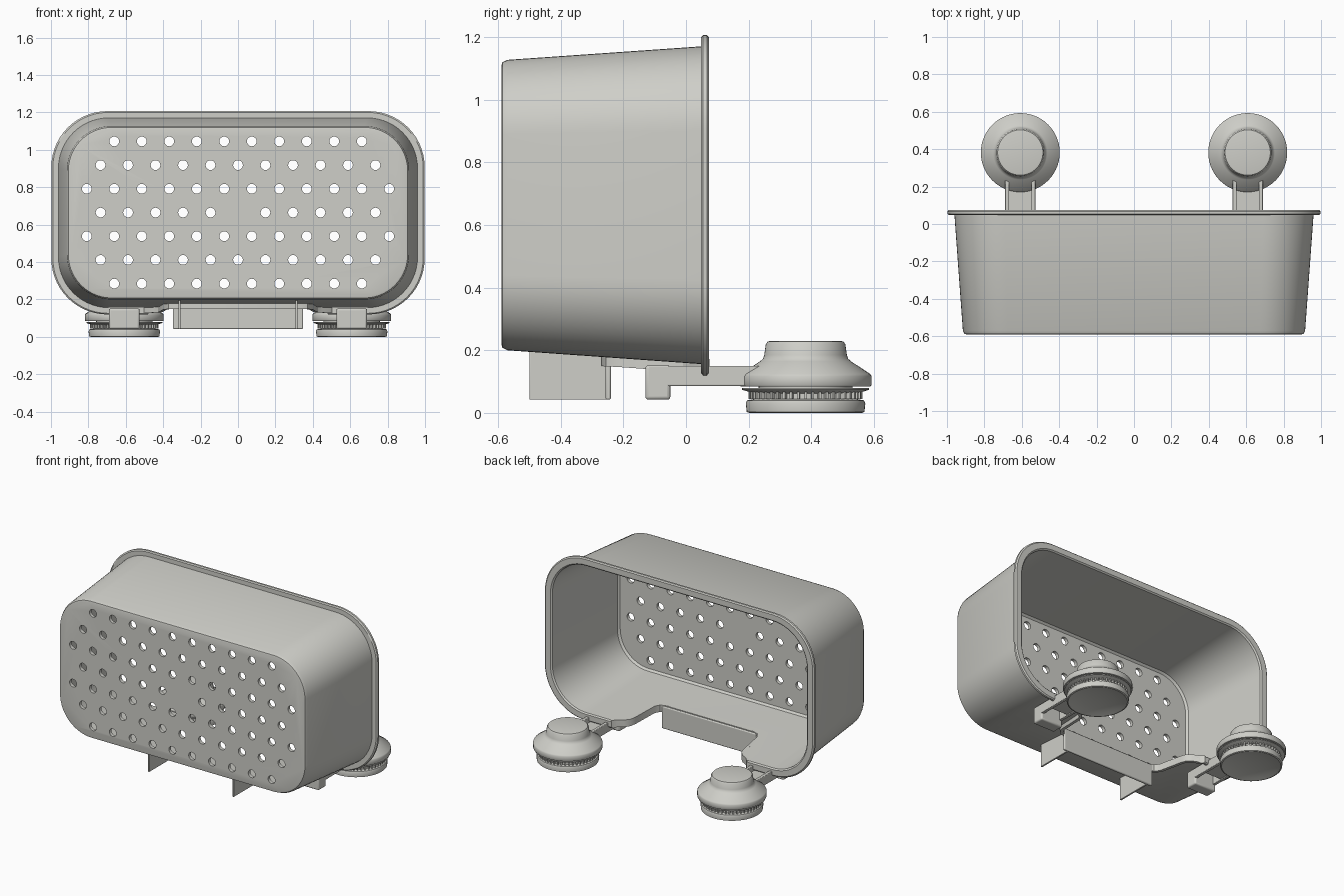
import bpy, bmesh
from math import sin, cos, pi, radians
from mathutils import Matrix, Vector

cube = bpy.data.objects.get("Cube")
if cube:
    bpy.data.objects.remove(cube)

grey = bpy.data.materials.new("warm light grey")
grey.use_nodes = True
COLOR = (0.62, 0.62, 0.58, 1)
grey.diffuse_color = COLOR
grey.node_tree.nodes["Principled BSDF"].inputs["Base Color"].default_value = COLOR


def finish(name, bm, bevel=0.0):
    bmesh.ops.recalc_face_normals(bm, faces=bm.faces)
    me = bpy.data.meshes.new(name)
    bm.to_mesh(me)
    bm.free()
    me.materials.append(grey)
    ob = bpy.data.objects.new(name, me)
    bpy.context.collection.objects.link(ob)
    if bevel:
        mod = ob.modifiers.new("soft edges", "BEVEL")
        mod.width, mod.segments = bevel, 3
    return ob


def smooth(ob):
    bpy.ops.object.select_all(action="DESELECT")
    ob.select_set(True)
    bpy.context.view_layer.objects.active = ob
    bpy.ops.object.shade_smooth_by_angle(angle=radians(32))


def box(name, x, y, z, bevel=0.0):
    bm = bmesh.new()
    lo, hi = Vector((x[0], y[0], z[0])), Vector((x[1], y[1], z[1]))
    size = hi - lo
    bmesh.ops.create_cube(bm, size=1, matrix=Matrix.Translation((lo + hi) / 2) @ Matrix.Diagonal((*size, 1)))
    ob = finish(name, bm, bevel)
    smooth(ob)
    return ob


def bridge(bm, a, b, closed=True):
    for i in range(len(a) if closed else len(a) - 1):
        j = (i + 1) % len(a)
        bm.faces.new((a[i], a[j], b[j], b[i]))


def rounded_loop(bm, hx, low, high, r, y, steps=14):
    centres = ((hx - r, high - r), (r - hx, high - r), (r - hx, low + r), (hx - r, low + r))
    verts = []
    for q, (cx, cz) in enumerate(centres):
        for k in range(steps + 1):
            a = (q + k / steps) * pi / 2
            verts.append(bm.verts.new((cx + r * cos(a), y, cz + r * sin(a))))
    return verts


# Basket shell: outside wall, rolled rim, inside wall
sections = [
    (0.895, 0.22, 1.108, 0.22, -0.59), (0.907, 0.208, 1.12, 0.232, -0.587),
    (0.915, 0.2, 1.128, 0.24, -0.57), (0.96, 0.156, 1.171, 0.27, 0.048),
    (0.99, 0.126, 1.2, 0.295, 0.048), (0.998, 0.12, 1.207, 0.3, 0.054),
    (0.998, 0.12, 1.207, 0.3, 0.067), (0.99, 0.127, 1.2, 0.295, 0.074),
    (0.953, 0.164, 1.163, 0.262, 0.074), (0.944, 0.172, 1.155, 0.255, 0.066),
    (0.897, 0.218, 1.11, 0.222, -0.555), (0.885, 0.23, 1.098, 0.21, -0.568)]
bm = bmesh.new()
loops = [rounded_loop(bm, *s) for s in sections]
for a, b in zip(loops, loops[1:]):
    bridge(bm, a, b)
bm.faces.new(loops[0])
bm.faces.new(loops[-1])
basket = finish("basket", bm)

# Notch outline in the underside, flaring toward the open back
half = [(0.0, -0.25), (0.33, -0.25), (0.36, -0.24), (0.38, -0.21), (0.40, -0.04),
        (0.41, 0.0), (0.44, 0.03), (0.48, 0.05), (0.5, 0.075)]
notch = [(-x, y) for x, y in reversed(half[1:])] + half

# Cutter: staggered drain holes and the notch
bm = bmesh.new()
for row, count in enumerate((10, 11, 12, 11, 12, 11, 10)):
    for i in range(count):
        x = (i - (count - 1) / 2) * 0.147
        if row == 3 and i == 5:
            continue
        place = Matrix.Translation((x, -0.58, 1.045 - row * 0.1267)) @ Matrix.Rotation(pi / 2, 4, "X")
        bmesh.ops.create_cone(bm, cap_ends=True, segments=20, radius1=0.026, radius2=0.026, depth=0.12, matrix=place)
outline = notch + [(0.5, 0.2), (-0.5, 0.2)]
low = [bm.verts.new((x, y, 0.05)) for x, y in outline]
high = [bm.verts.new((x, y, 0.35)) for x, y in outline]
bridge(bm, low, high)
bm.faces.new(low)
bm.faces.new(high)
cutter = finish("hole_cutter", bm)
cutter.hide_render = True
mod = basket.modifiers.new("holes", "BOOLEAN")
mod.operation, mod.object, mod.solver = "DIFFERENCE", cutter, "EXACT"
bpy.context.view_layer.objects.active = basket
bpy.ops.object.modifier_apply(modifier="holes")
bpy.data.objects.remove(cutter)
smooth(basket)


# Raised lip following the notch edge
def wall_z(y):
    return 0.156 + (0.05 - y) * 0.071


bm = bmesh.new()
rings = []
for i, (x, y) in enumerate(notch):
    ax, ay = notch[max(i - 1, 0)]
    bx, by = notch[min(i + 1, len(notch) - 1)]
    side = Vector((by - ay, ax - bx)).normalized() * 0.02
    z = wall_z(y)
    rings.append([bm.verts.new(p) for p in (
        (x, y, z - 0.028), (x + side.x, min(y + side.y, 0.075), z - 0.028),
        (x + side.x, min(y + side.y, 0.075), z + 0.018), (x, y, z + 0.018))])
for a, b in zip(rings, rings[1:]):
    bridge(bm, a, b)
bm.faces.new(rings[0])
bm.faces.new(rings[-1])
smooth(finish("notch_lip", bm))

# Hanging hook plate and its two side fins
box("hook_plate", (-0.348, 0.348), (-0.257, -0.24), (0.042, 0.19), 0.006)
for side, name in ((1, "left"), (-1, "right")):
    box(name + "_hook_fin", (side * 0.313 - 0.006, side * 0.313 + 0.006), (-0.5, -0.25), (0.042, 0.197), 0.003)


def lathe(name, profile, cx, cy, steps=56):
    bm = bmesh.new()
    rings = []
    for r, z in profile:
        rings.append([bm.verts.new((cx + r * cos(2 * pi * k / steps), cy + r * sin(2 * pi * k / steps), z))
                      for k in range(steps)])
    for a, b in zip(rings, rings[1:]):
        bridge(bm, a, b)
    bm.faces.new(rings[0])
    bm.faces.new(rings[-1])
    ob = finish(name, bm)
    smooth(ob)


# Suction cups with turning knobs, ribbed collars and bracket arms
knob = [(0.1, 0.085), (0.208, 0.085), (0.211, 0.09), (0.211, 0.117), (0.207, 0.124), (0.145, 0.165),
        (0.136, 0.173), (0.132, 0.185), (0.127, 0.22), (0.121, 0.228), (0.112, 0.23)]
pad = [(0.03, 0.022), (0.1, 0.017), (0.15, 0.008), (0.18, 0.0), (0.188, 0.003), (0.191, 0.03),
       (0.187, 0.04), (0.165, 0.044), (0.165, 0.062), (0.203, 0.074), (0.203, 0.079), (0.15, 0.079), (0.15, 0.09)]
for side, name in ((1, "left"), (-1, "right")):
    cx, cy = side * 0.608, 0.382
    lathe(name + "_cup_knob", knob, cx, cy)
    lathe(name + "_suction_pad", pad, cx, cy)
    bm = bmesh.new()
    for k in range(48):
        turn = Matrix.Rotation(2 * pi * k / 48, 4, "Z")
        bmesh.ops.create_cube(bm, size=1, matrix=Matrix.Translation((cx, cy, 0.055)) @ turn
                              @ Matrix.Translation((0.17, 0, 0)) @ Matrix.Diagonal((0.024, 0.008, 0.022, 1)))
    finish(name + "_collar_ribs", bm)
    for s, part in ((1, "outer"), (-1, "inner")):
        mid = cx + side * s * 0.07
        box(f"{name}_{part}_arm_rail", (mid - 0.011, mid + 0.011), (-0.12, 0.25), (0.086, 0.15), 0.004)
    box(name + "_arm_web", (cx - 0.065, cx + 0.065), (0.02, 0.25), (0.092, 0.115))
    box(name + "_arm_foot", (cx - 0.081, cx + 0.081), (-0.13, -0.05), (0.042, 0.152), 0.01)
